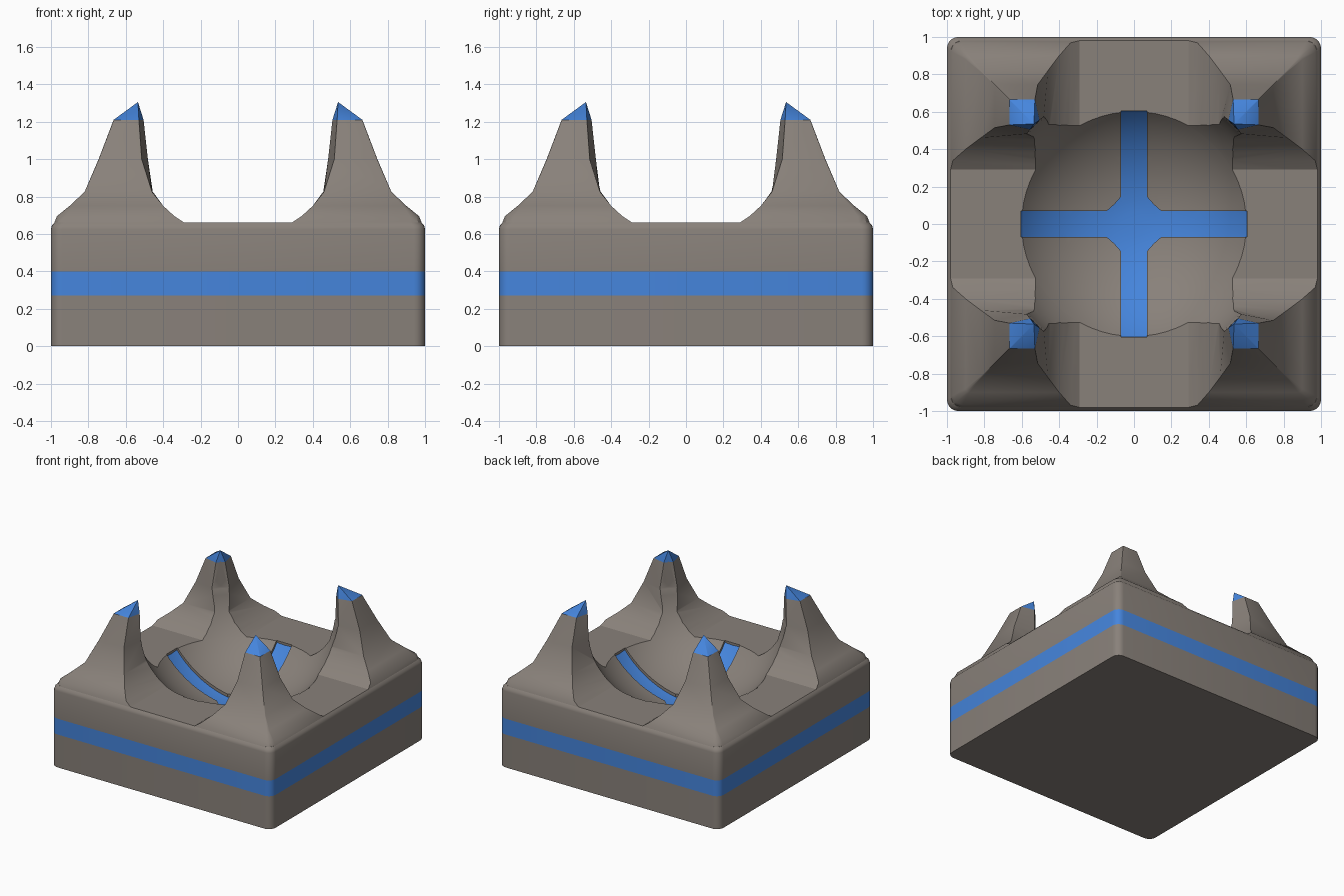
import bpy, bmesh, math

if "Cube" in bpy.data.objects:
    bpy.data.objects.remove(bpy.data.objects["Cube"])

def material(name, rgb):
    m = bpy.data.materials.new(name)
    m.diffuse_color = (*rgb, 1)
    m.use_nodes = True
    m.node_tree.nodes["Principled BSDF"].inputs["Base Color"].default_value = m.diffuse_color
    return m

STONE = material("warm grey stone", (0.25, 0.22, 0.195))
BLUE = material("bright blue", (0.06, 0.235, 0.72))

def loft(name, rings, tip=None):
    """Closed mesh through rings of equal point count, optionally ending in a tip."""
    bm = bmesh.new()
    vs = [[bm.verts.new(p) for p in r] for r in rings]
    n = len(vs[0])
    for lo, hi in zip(vs, vs[1:]):
        for i in range(n):
            j = (i + 1) % n
            bm.faces.new((lo[i], lo[j], hi[j], hi[i]))
    bm.faces.new(vs[0][::-1])
    if tip:
        t = bm.verts.new(tip)
        for i in range(n):
            bm.faces.new((vs[-1][i], vs[-1][(i + 1) % n], t))
    else:
        bm.faces.new(vs[-1])
    bmesh.ops.recalc_face_normals(bm, faces=bm.faces)
    me = bpy.data.meshes.new(name)
    bm.to_mesh(me)
    bm.free()
    ob = bpy.data.objects.new(name, me)
    bpy.context.collection.objects.link(ob)
    me.materials.append(STONE)
    me.materials.append(BLUE)
    return ob

def apply(ob, mod):
    bpy.context.view_layer.objects.active = ob
    bpy.ops.object.modifier_apply(modifier=mod.name)

def boolean(ob, other, op):
    m = ob.modifiers.new("bool", 'BOOLEAN')
    m.object, m.operation, m.solver = other, op, 'EXACT'
    apply(ob, m)

def finish(ob, is_blue):
    for p in ob.data.polygons:
        p.material_index = 1 if is_blue(p.center, p.normal) else 0
    bpy.ops.object.select_all(action='DESELECT')
    ob.select_set(True)
    bpy.context.view_layer.objects.active = ob
    bpy.ops.object.shade_smooth_by_angle(angle=math.radians(32))

# bowl shape: lower half of an ellipsoid, with a straight shaft above
R, C, Z0 = 0.75, 0.675, 1.065

def circle(r, z, n=64):
    return [(r * math.cos(2 * math.pi * i / n), r * math.sin(2 * math.pi * i / n), z)
            for i in range(n)]

def bowl_cutter(name, drop=0.0):
    rings = []
    for i in range(1, 19):
        t = math.pi / 2 * i / 18
        rings.append(circle(R * math.sin(t), Z0 - C * math.cos(t) - drop))
    rings.append(circle(R, 1.5))
    return loft(name, rings)

# block with rounded corners, rings at the band heights
def rounded_square(h, z, r=0.06, seg=5):
    pts = []
    for q in range(4):
        sx, sy = ((1, 1), (-1, 1), (-1, -1), (1, -1))[q]
        for i in range(seg + 1):
            a = math.pi / 2 * (q + i / seg)
            pts.append((sx * (h - r) + r * math.cos(a), sy * (h - r) + r * math.sin(a), z))
    return pts

block = loft("block", [rounded_square(h, z) for h, z in
             ((1, 0), (1, 0.27), (1, 0.40), (1, 0.625), (0.995, 0.645), (0.98, 0.662))])

# four horns: square section a..b, inner corner cut between (c, m) and (m, c), outer corner eased by k
def horn_ring(a, b, c, m, k, z):
    e = b - 0.3 * k
    return [(b, a, z), (b, b - k, z), (e, e, z), (b - k, b, z), (a, b, z), (c, m, z), (m, c, z)]

horns = loft("corner_horns", [horn_ring(*l) for l in (
    (0.275, 0.985, 0.275, 0.29, 0.06, 0.652),
    (0.340, 0.968, 0.340, 0.36, 0.05, 0.695),
    (0.400, 0.900, 0.400, 0.42, 0.02, 0.750),
    (0.460, 0.820, 0.455, 0.48, 0.006, 0.825),
    (0.515, 0.745, 0.482, 0.575, 0.004, 1.00),
    (0.530, 0.665, 0.505, 0.555, 0.004, 1.21))], tip=(0.535, 0.535, 1.305))
mir = horns.modifiers.new("mirror", 'MIRROR')
mir.use_axis = (True, True, False)
mir.use_mirror_merge = False
apply(horns, mir)

# cross-shaped groove cutter: two bars and an octagon, limited by a lowered bowl
def prism(name, pts):
    return loft(name, [[(x, y, z) for x, y in pts] for z in (0.2, 1.2)])

w, e, o = 0.07, 0.605, 0.145
quarter = [(e, -w), (e, w), (o, w), (0.105, 0.105)]
cross_pts = []
for q in range(4):
    ca, sa = ((1, 0), (0, 1), (-1, 0), (0, -1))[q]
    cross_pts += [(x * ca - y * sa, x * sa + y * ca) for x, y in quarter + [(w, o)]]
groove = prism("groove_cutter", cross_pts)
low_bowl = bowl_cutter("low_bowl_cutter", 0.025)
boolean(groove, low_bowl, 'INTERSECT')

bowl = bowl_cutter("bowl_cutter")
boolean(block, bowl, 'DIFFERENCE')
boolean(horns, bowl, 'DIFFERENCE')
boolean(block, groove, 'DIFFERENCE')
for cutter in (groove, low_bowl, bowl):
    bpy.data.objects.remove(cutter)

# colours: band round the block, groove floor, horn tips
def block_blue(c, n):
    r2 = c.x ** 2 + c.y ** 2
    if r2 > 0.8:
        return 0.27 < c.z < 0.40 and abs(n.z) < 0.1
    if abs(c.z - 0.335) < 0.065 and abs(n.z) < 0.1 and max(abs(c.x), abs(c.y)) > 0.9:
        return True
    return (n.z > 0.2 and r2 < 0.607 ** 2
            and r2 / R ** 2 + ((c.z - Z0) / C) ** 2 > 1.02)

finish(block, block_blue)
finish(horns, lambda c, n: c.z > 1.212)
